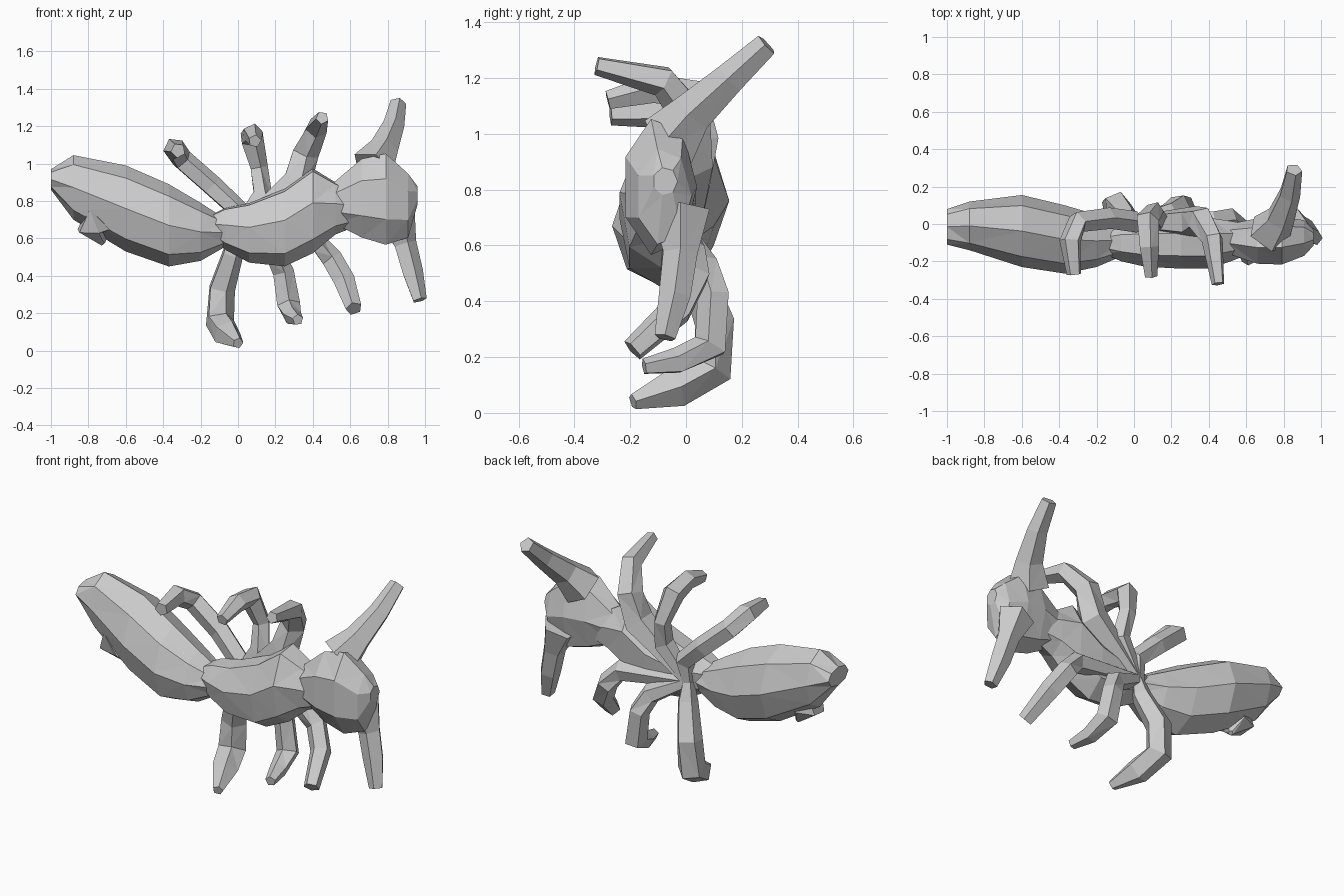
import bpy, bmesh, math
from mathutils import Vector

if "Cube" in bpy.data.objects:
    bpy.data.objects.remove(bpy.data.objects["Cube"])


def skin(name, rings):
    """Join a list of equal-sized point rings into one closed faceted part."""
    bm = bmesh.new()
    loops = [[bm.verts.new(p) for p in ring] for ring in rings]
    n = len(loops[0])
    for a, b in zip(loops, loops[1:]):
        for i in range(n):
            j = (i + 1) % n
            bm.faces.new((a[i], a[j], b[j], b[i]))
    bm.faces.new(loops[0])
    bm.faces.new(loops[-1])
    bmesh.ops.recalc_face_normals(bm, faces=bm.faces)
    bmesh.ops.triangulate(bm, faces=bm.faces)
    me = bpy.data.meshes.new(name)
    bm.to_mesh(me)
    bm.free()
    ob = bpy.data.objects.new(name, me)
    bpy.context.collection.objects.link(ob)
    return ob


def body(name, sections, sides=8, turn=0.0):
    """Sections across x: (x, z low, z high, y low, y high)."""
    rings = []
    for x, z0, z1, y0, y1 in sections:
        ring = []
        for i in range(sides):
            a = 2 * math.pi * i / sides + turn
            ring.append(((x), (y0 + y1) / 2 + (y1 - y0) / 2 * math.cos(a),
                         (z0 + z1) / 2 + (z1 - z0) / 2 * math.sin(a)))
        rings.append(ring)
    return skin(name, rings)


def limb(name, points, sides=5):
    """Angular tube through (x, y, z, radius) points."""
    ps = [Vector(p[:3]) for p in points]
    ref = Vector((1, 0, 0.2))
    rings = []
    for k, p in enumerate(ps):
        d = (ps[min(k + 1, len(ps) - 1)] - ps[max(k - 1, 0)]).normalized()
        u = (ref - d * ref.dot(d)).normalized()
        ref = u
        v = d.cross(u)
        r = points[k][3]
        rings.append([p + (u * math.cos(2 * math.pi * i / sides)
                           + v * math.sin(2 * math.pi * i / sides)) * r
                      for i in range(sides)])
    return skin(name, rings)


# Rear body
body("abdomen", [(-1.0, .86, .97, -.11, .08), (-.88, .70, 1.045, -.14, .12),
                 (-.60, .53, .99, -.23, .155), (-.37, .45, .89, -.265, .10),
                 (-.20, .48, .79, -.23, .05), (-.06, .56, .70, -.17, 0)])
limb("abdomen_tip", [(-.72, -.05, .70, .13), (-.78, -.04, .64, .09),
                     (-.72, -.03, .57, .015)])

# Middle body
body("thorax", [(-.16, .62, .72, -.16, -.03), (-.07, .54, .77, -.20, .01),
                (.06, .47, .80, -.23, .03), (.25, .45, .88, -.24, .04),
                (.40, .52, .99, -.24, .04), (.52, .62, .91, -.20, .02),
                (.62, .66, .86, -.16, 0)], 7, .3)

# Head
body("head", [(.51, .68, .90, -.17, 0), (.66, .60, 1.03, -.225, .03),
              (.79, .56, 1.06, -.23, .04), (.91, .60, .95, -.18, .02),
              (.96, .78, .88, -.12, -.03)], 7)

# Antennae
limb("upper_antenna", [(.72, -.05, .98, .12), (.78, .03, 1.08, .08),
                       (.83, .16, 1.20, .06), (.855, .29, 1.32, .045)])
limb("lower_antenna", [(.84, -.02, .72, .11), (.89, -.02, .57, .065),
                       (.93, -.04, .42, .06), (.97, -.075, .27, .04)])

# Legs fan out from one place on the rear of the thorax
hub = (-.02, .01, .63, .035)
legs = {
    "upper_rear_leg": [(.0, .01, .75, .06), (-.14, .03, .88, .06),
                       (-.30, .01, 1.02, .06), (-.34, -.09, 1.08, .06),
                       (-.32, -.27, 1.07, .04)],
    "upper_middle_leg": [(.13, .03, .83, .06), (.11, .07, .98, .05),
                         (.07, .02, 1.14, .065), (.08, -.12, 1.16, .055),
                         (.09, -.28, 1.12, .035)],
    "upper_front_leg": [(.31, .01, .90, .09), (.36, .02, 1.06, .075),
                        (.42, -.08, 1.19, .06), (.45, -.32, 1.245, .035)],
    "lower_rear_leg": [(-.03, .03, .52, .06), (-.09, .10, .33, .075),
                       (-.10, .09, .16, .08), (-.06, -.04, .09, .075),
                       (0, -.19, .04, .03)],
    "lower_middle_leg": [(.19, .06, .52, .06), (.24, .10, .42, .06),
                         (.27, .09, .24, .065), (.29, -.03, .185, .05),
                         (.32, -.15, .165, .03)],
    "lower_front_leg": [(.42, .01, .58, .06), (.50, .03, .49, .06),
                        (.57, -.03, .37, .06), (.62, -.19, .225, .045)],
}
for name, path in legs.items():
    limb(name, [hub] + path)
